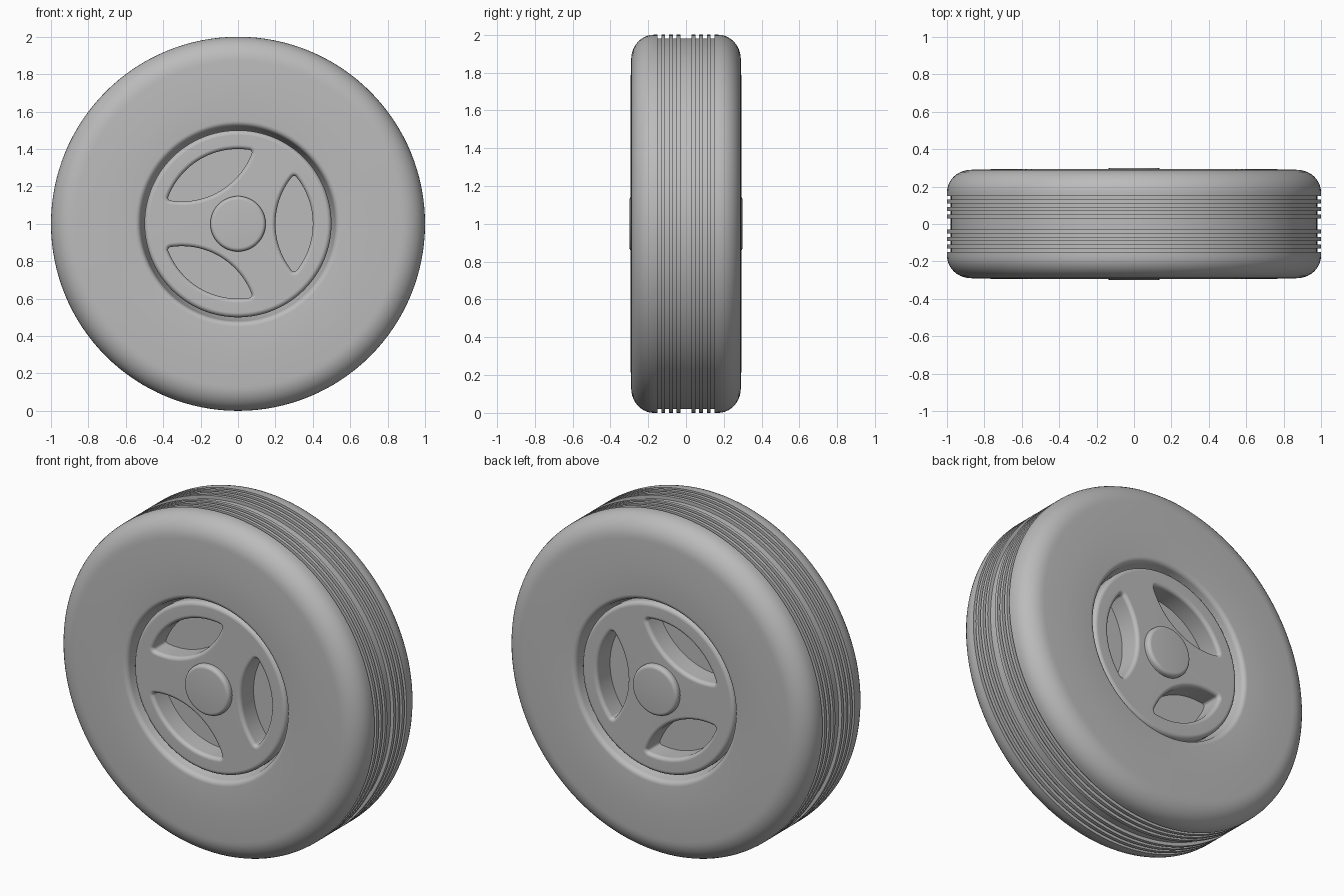
import bpy, bmesh, math
from math import sin, cos, pi

if "Cube" in bpy.data.objects:
    bpy.data.objects.remove(bpy.data.objects["Cube"])

grey = bpy.data.materials.new("plain_grey")
grey.use_nodes = True
COLOUR = (0.5, 0.5, 0.5, 1)
grey.diffuse_color = COLOUR
grey.node_tree.nodes["Principled BSDF"].inputs["Base Color"].default_value = COLOUR


def finish(bm, name):
    bmesh.ops.recalc_face_normals(bm, faces=bm.faces)
    mesh = bpy.data.meshes.new(name)
    bm.to_mesh(mesh)
    bm.free()
    mesh.materials.append(grey)
    obj = bpy.data.objects.new(name, mesh)
    obj.location.z = 1
    bpy.context.collection.objects.link(obj)
    return obj


def smooth(obj):
    bpy.ops.object.select_all(action='DESELECT')
    obj.select_set(True)
    bpy.context.view_layer.objects.active = obj
    bpy.ops.object.shade_smooth_by_angle(angle=math.radians(35))


def lathe(name, profile, steps, closed=False):
    """Spin (radius, y) points around the y axis."""
    bm = bmesh.new()
    verts = [bm.verts.new((r, y, 0)) for r, y in profile]
    pairs = list(zip(verts, verts[1:] + verts[:1]))
    edges = [bm.edges.new(p) for p in (pairs if closed else pairs[:-1])]
    bmesh.ops.spin(bm, geom=verts + edges, cent=(0, 0, 0), axis=(0, 1, 0),
                   angle=2 * pi, steps=steps)
    bmesh.ops.remove_doubles(bm, verts=bm.verts, dist=1e-5)
    return finish(bm, name)


def arc(r, y, rr, ry, start, end, n=6):
    """Elliptical profile arc, angles measured from the radius axis."""
    return [(r + rr * cos(start + (end - start) * i / n),
             y + ry * sin(start + (end - start) * i / n)) for i in range(n + 1)]


def mirrored(half):
    """Half profile at y >= 0, running outwards to inwards, plus its mirror."""
    return [(r, -y) for r, y in reversed(half)] + half


# Tyre: grooved tread, round shoulders, flat walls and a rounded inner lip
half = []
for i in range(4):
    y = 0.02 + 0.04 * i
    half += [(0.98, y - 0.01), (0.98, y + 0.01), (1, y + 0.01), (1, y + 0.03)]
half = half[:-1]
half += arc(0.87, 0.17, 0.13, 0.12, 0, pi / 2, 10)
half += [(0.72, 0.294)]
half += arc(0.55, 0.263, 0.03, 0.03, pi / 2, pi)
half += [(0.50, 0.2), (0.46, 0.2)]
smooth(lathe("tyre", mirrored(half), 128, closed=True))

# Rim disc with a rounded edge
FACE = 0.265
half = arc(0.475, FACE - 0.025, 0.025, 0.025, 0, pi / 2) + [(0, FACE)]
rim = lathe("rim", mirrored(half), 128)


def lens(offset):
    """Outline of a pointed oval with tips rounded by the offset."""
    mid, radius = 0.3, 0.385
    tip = math.acos(mid / radius)
    points = []
    for base, centre in ((0, 0), (pi, 2 * mid)):
        for i in range(25):
            a = base - tip + 2 * tip * i / 24
            points.append((centre + (radius + offset) * cos(a), (radius + offset) * sin(a)))
        z = radius * sin(base + tip)
        for i in range(1, 6):
            a = base + tip + (pi - 2 * tip) * i / 6
            points.append((mid + offset * cos(a), z + offset * sin(a)))
    return points


# Three flared cutters pierce the rim
ROUND = 0.022
flare = [(FACE + 0.05, ROUND)]
flare += [(FACE - ROUND + ROUND * cos(a), ROUND * (1 - sin(a)))
          for a in (i * pi / 12 for i in range(7))]
levels = [(-y, e) for y, e in flare] + list(reversed(flare))
bm = bmesh.new()
for k in range(3):
    t = k * 2 * pi / 3
    rings = [[bm.verts.new((x * cos(t) - z * sin(t), y, x * sin(t) + z * cos(t)))
              for x, z in lens(0.015 + e)] for y, e in levels]
    for a, b in zip(rings, rings[1:]):
        for i in range(len(a)):
            bm.faces.new((a[i - 1], a[i], b[i], b[i - 1]))
    bm.faces.new(rings[0])
    bm.faces.new(rings[-1])
cutter = finish(bm, "window_cutter")
cutter.hide_render = True

cut = rim.modifiers.new("windows", 'BOOLEAN')
cut.operation = 'DIFFERENCE'
cut.solver = 'EXACT'
cut.object = cutter
bpy.context.view_layer.objects.active = rim
bpy.ops.object.modifier_apply(modifier=cut.name)
bpy.data.objects.remove(cutter)
smooth(rim)
rim.modifiers.new("even_shading", 'WEIGHTED_NORMAL').keep_sharp = True

# Solid plate closing the windows halfway in
smooth(lathe("window_floor", mirrored([(0.47, 0.14), (0, 0.14)]), 64))

# Hub cap showing on both sides
half = arc(0.127, 0.278, 0.021, 0.021, 0, pi / 2) + [(0, 0.299)]
smooth(lathe("hub", mirrored(half), 64))
